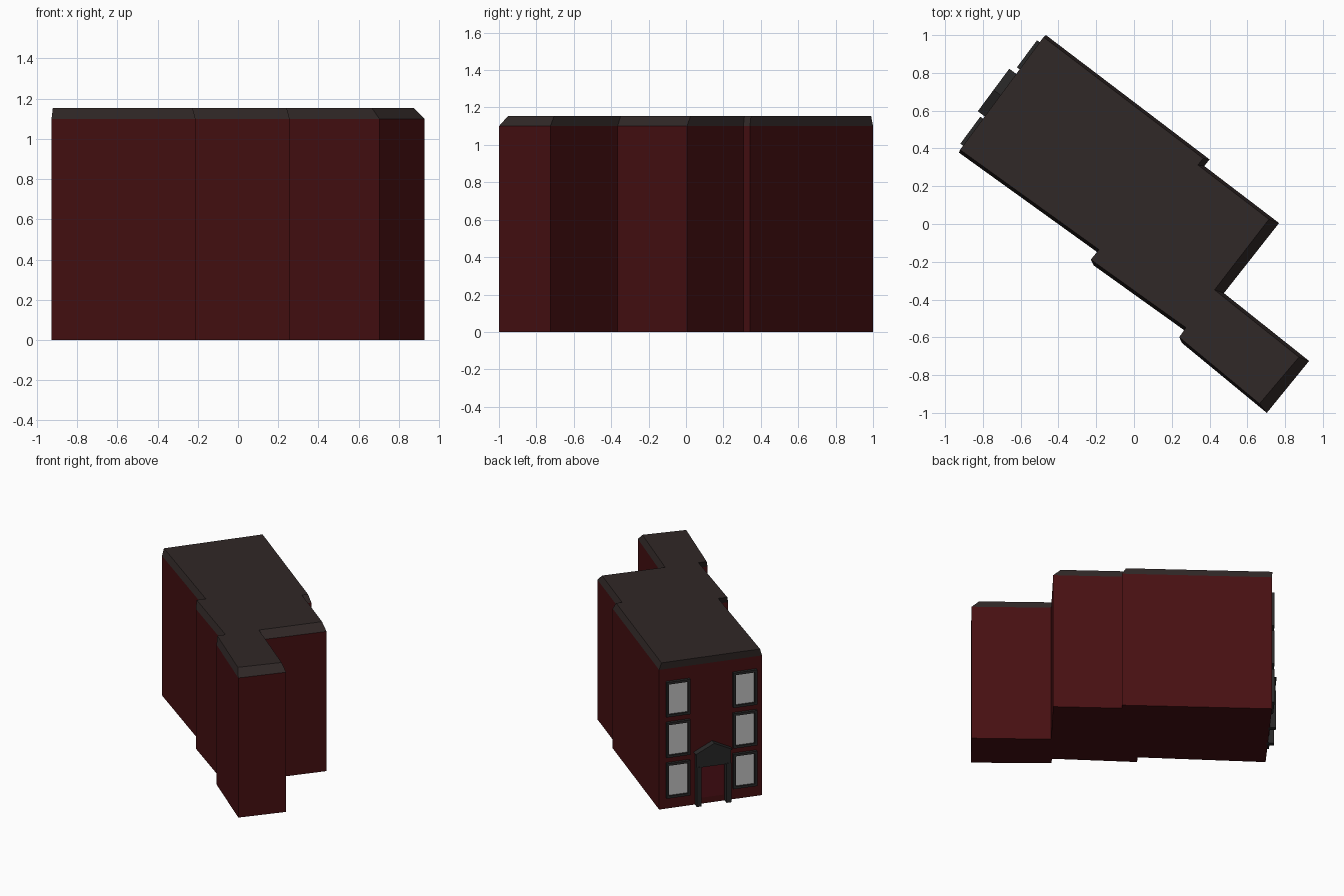
import bpy, bmesh, math
from mathutils import Vector, Matrix

if "Cube" in bpy.data.objects:
    bpy.data.objects.remove(bpy.data.objects["Cube"], do_unlink=True)


def material(name, colour):
    m = bpy.data.materials.new(name)
    m.use_nodes = True
    m.diffuse_color = (*colour, 1)
    bsdf = m.node_tree.nodes["Principled BSDF"]
    bsdf.inputs["Base Color"].default_value = (*colour, 1)
    bsdf.inputs["Roughness"].default_value = 0.9
    return m


BRICK = material("dark red brick", (0.062, 0.005, 0.006))
SLATE = material("dark slate roof", (0.030, 0.021, 0.020))
TRIM = material("charcoal trim", (0.022, 0.021, 0.021))
GLASS = material("pale grey glass", (0.55, 0.55, 0.55))
DOOR = material("red door", (0.085, 0.006, 0.010))


def add_object(name, bm, mats, matrix=None):
    bmesh.ops.recalc_face_normals(bm, faces=bm.faces)
    mesh = bpy.data.meshes.new(name)
    bm.to_mesh(mesh)
    bm.free()
    for m in mats:
        mesh.materials.append(m)
    ob = bpy.data.objects.new(name, mesh)
    bpy.context.collection.objects.link(ob)
    if matrix:
        ob.matrix_world = matrix
    return ob


def loft(name, rings, mats):
    """Closed solid through matching rings of points."""
    bm = bmesh.new()
    loops = [[bm.verts.new(p) for p in ring] for ring in rings]
    n = len(loops[0])
    for low, high in zip(loops, loops[1:]):
        for i in range(n):
            j = (i + 1) % n
            bm.faces.new((low[i], low[j], high[j], high[i]))
    bm.faces.new(loops[0][::-1])
    bm.faces.new(loops[-1])
    return add_object(name, bm, mats)


# Footprint: x, y, then how far the roof edge leans back along and across the block
ALONG, ACROSS = Vector((-0.8, 0.6)), Vector((0.6, 0.8))
FOOTPRINT = [
    (-0.927, 0.378, 0.004, 1), (-0.171, -0.166, 0.03, 1), (-0.214, -0.219, 0.03, 1),
    (0.289, -0.579, 0.03, 1), (0.254, -0.630, 0.03, 1), (0.703, -1.0, 0.06, 1),
    (0.927, -0.725, 0.055, -1), (0.476, -0.366, 0.05, -1), (0.768, 0.005, 0.055, -1),
    (0.372, 0.307, 0.03, -1), (0.400, 0.342, 0.03, -1), (-0.466, 1.0, 0.004, -1),
]
WALL_TOP, ROOF_TOP = 1.1, 1.155
base = [Vector((x, y)) for x, y, s, t in FOOTPRINT]
lean = [Vector((x, y)) + ALONG * s + ACROSS * 0.016 * t for x, y, s, t in FOOTPRINT]


def at(ring, z):
    return [(p.x, p.y, z) for p in ring]


loft("brick_walls", [at(base, 0), at(base, WALL_TOP)], [BRICK])
loft("slate_roof", [at(base, WALL_TOP), at(lean, ROOF_TOP)], [SLATE])

# Facade frame: x along the facade, y outward, z up
start, end = base[0], base[-1]
span = end - start
WIDTH = span.length
FACADE = Matrix.Translation((start.x, start.y, 0)) @ Matrix.Rotation(math.atan2(span.y, span.x), 4, "Z")


def box_mesh(x0, x1, y0, y1, z0, z1):
    bm = bmesh.new()
    bmesh.ops.create_cube(bm, size=1)
    bmesh.ops.scale(bm, verts=bm.verts, vec=(x1 - x0, y1 - y0, z1 - z0))
    bmesh.ops.translate(bm, verts=bm.verts, vec=((x0 + x1) / 2, (y0 + y1) / 2, (z0 + z1) / 2))
    return bm


def facade_box(name, mat, *bounds):
    return add_object(name, box_mesh(*bounds), [mat], FACADE)


def window(name, x, z):
    """Framed window with the pane set back inside the frame."""
    w, h = 0.178, 0.275
    bm = box_mesh(x - w / 2, x + w / 2, -0.01, 0.022, z - h / 2, z + h / 2)
    bm.normal_update()
    pane = max(bm.faces, key=lambda f: f.normal.y)
    bmesh.ops.inset_region(bm, faces=[pane], thickness=0.026)
    rim = list(pane.verts)
    reveal = bmesh.ops.extrude_discrete_faces(bm, faces=[pane])["faces"][0]
    reveal.material_index = 1
    bmesh.ops.translate(bm, verts=reveal.verts, vec=(0, -0.014, 0))
    add_object(name, bm, [TRIM, GLASS], FACADE)


# Three storeys of windows either side of the door
for side, x in (("south", 0.17), ("north", 0.82)):
    for storey in range(3):
        window(f"{side}_window_{storey + 1}", x * WIDTH, 0.225 + 0.32 * storey)

# Entrance: door, posts, lintel and gabled hood
MID, HALF, OUT = 0.485 * WIDTH, 0.13, 0.045
facade_box("door", DOOR, MID - 0.085, MID + 0.085, -0.01, 0.008, 0.05, 0.31)
for label, s in (("south", -1), ("north", 1)):
    a, b = sorted((MID + s * HALF, MID + s * (HALF - 0.036)))
    facade_box(f"{label}_door_post", TRIM, a, b, -0.01, OUT, 0, 0.31)
facade_box("door_lintel", TRIM, MID - HALF, MID + HALF, -0.01, OUT - 0.003, 0.305, 0.42)

gable = [(MID - HALF - 0.01, 0.415), (MID + HALF + 0.01, 0.415), (MID, 0.485)]
hood = loft("door_hood", [[(x, y, z) for x, z in gable] for y in (-0.01, OUT + 0.005)], [TRIM])
hood.matrix_world = FACADE
